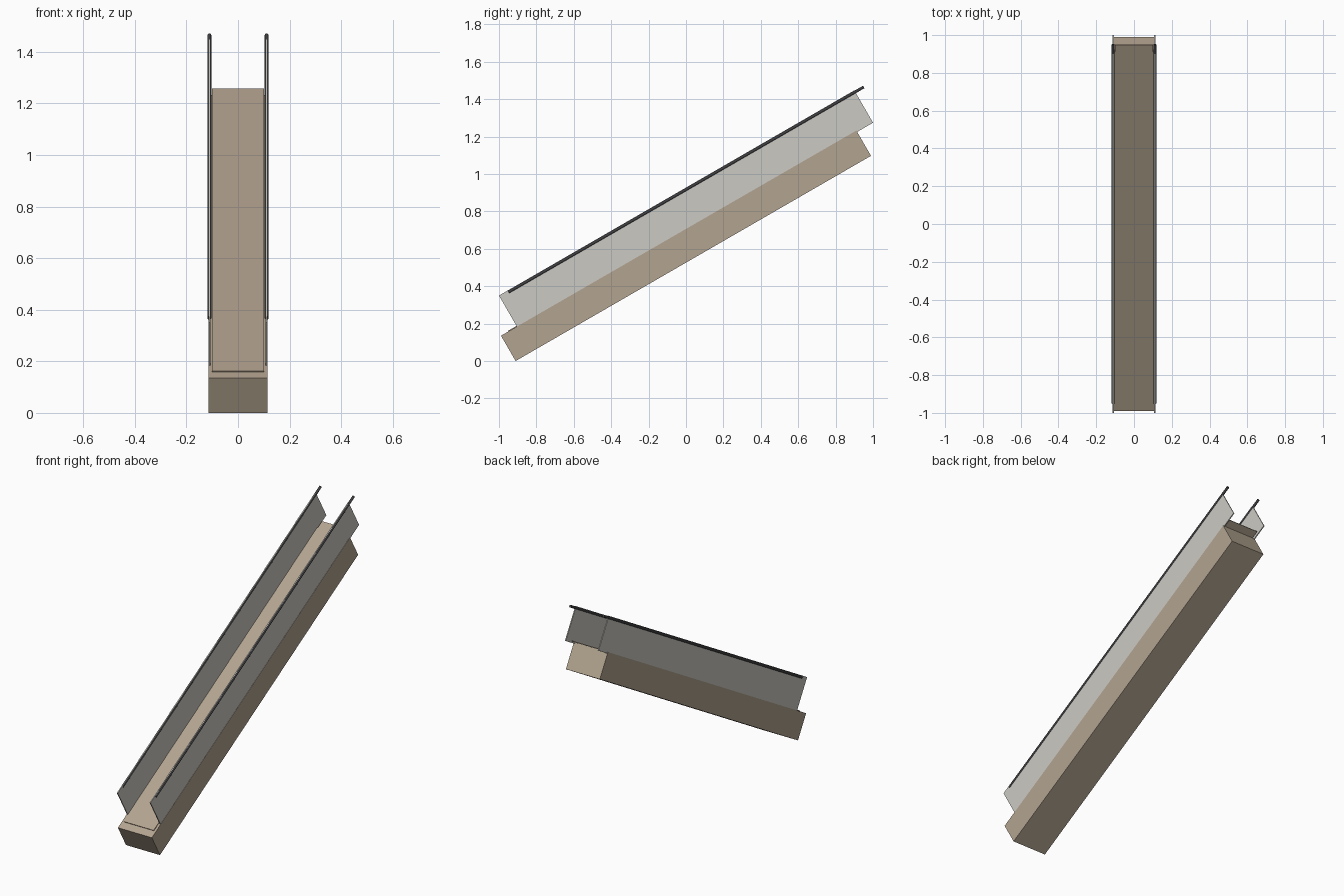
import bpy
from math import radians
from mathutils import Matrix

if "Cube" in bpy.data.objects:
    bpy.data.objects.remove(bpy.data.objects["Cube"])

SLOPE = radians(30)
LENGTH = 2.194


def material(name, rgb):
    m = bpy.data.materials.new(name)
    m.diffuse_color = (*rgb, 1)
    m.use_nodes = True
    m.node_tree.nodes["Principled BSDF"].inputs["Base Color"].default_value = m.diffuse_color
    return m


def finish(name, mat):
    o = bpy.context.object
    o.name = name
    o.data.materials.append(mat)
    return o


def sloped_box(name, x, z, width, height, mat):
    """Box running up the slope, centred at (x, 0, z)."""
    bpy.ops.mesh.primitive_cube_add(size=1)
    o = finish(name, mat)
    o.data.transform(Matrix.Diagonal((width, LENGTH, height, 1)))
    o.location = (x, 0, z)
    o.rotation_euler = (SLOPE, 0, 0)
    return o


tan = material("tan_body", (0.45, 0.37, 0.28))
grey = material("grey_panel", (0.60, 0.59, 0.55))
dark = material("dark_rail", (0.05, 0.05, 0.055))

# Main truss and thin walking belt
sloped_box("truss_body", 0, 0.616, 0.228, 0.156, tan)
sloped_box("walking_belt", 0, 0.708, 0.20, 0.005, tan)

# Side panels and round handrails
for side, sx in (("left", -1), ("right", 1)):
    sloped_box(side + "_side_panel", sx * 0.11, 0.812, 0.006, 0.2, grey)
    bpy.ops.mesh.primitive_cylinder_add(
        vertices=16, radius=0.0075, depth=LENGTH,
        location=(sx * 0.111, 0, 0.9165),
        rotation=(SLOPE - radians(90), 0, 0))
    finish(side + "_handrail", dark)
    bpy.ops.object.shade_smooth_by_angle()
